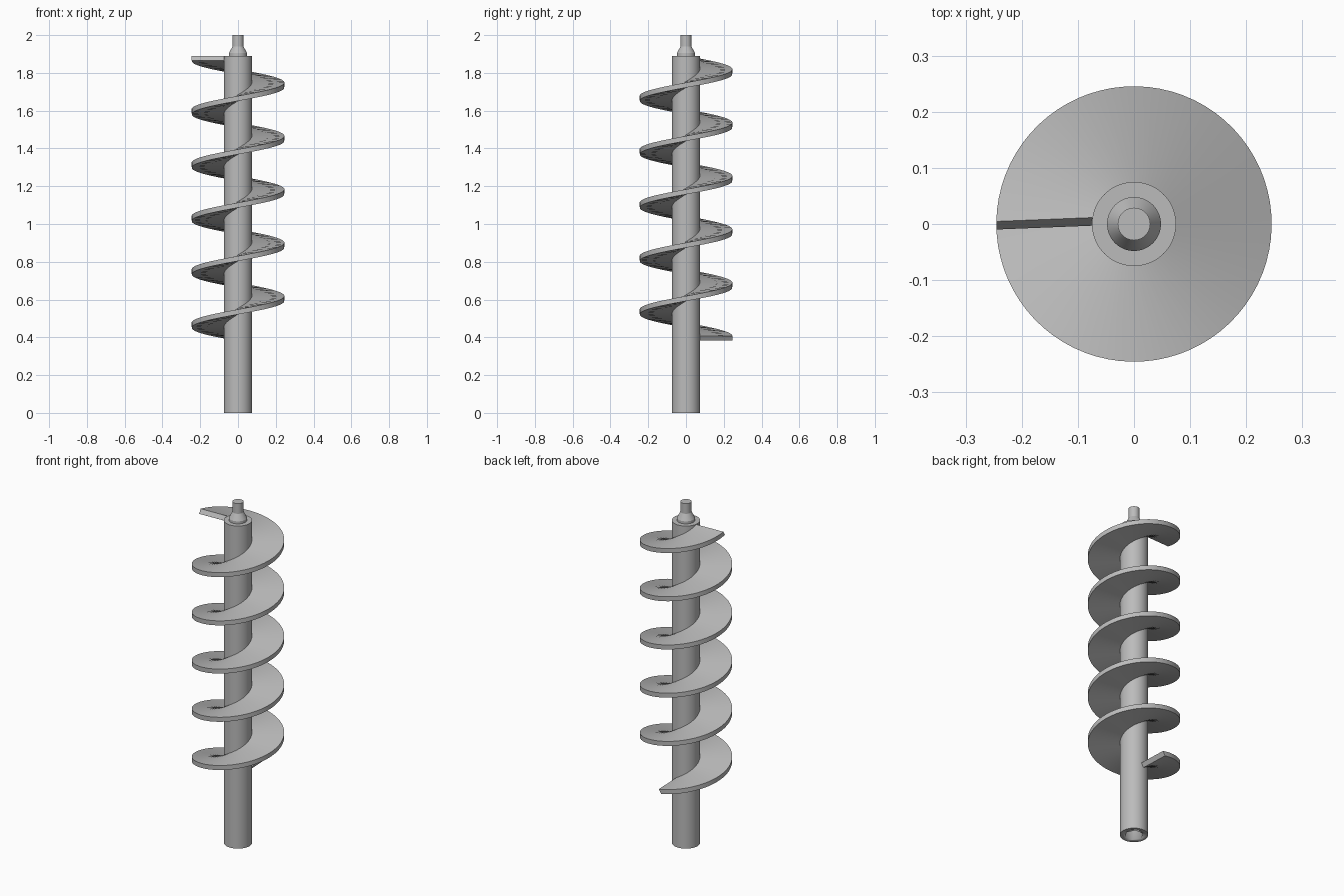
import bpy, bmesh, math
from mathutils import Vector

if "Cube" in bpy.data.objects:
    bpy.data.objects.remove(bpy.data.objects["Cube"], do_unlink=True)

steel = bpy.data.materials.new("grey steel")
steel.use_nodes = True
colour = (0.5, 0.5, 0.5, 1)
steel.diffuse_color = colour
steel.node_tree.nodes["Principled BSDF"].inputs["Base Color"].default_value = colour

SHAFT_R, FLIGHT_R = 0.075, 0.245


def finish(name, bm):
    bmesh.ops.recalc_face_normals(bm, faces=bm.faces)
    mesh = bpy.data.meshes.new(name)
    bm.to_mesh(mesh)
    bm.free()
    obj = bpy.data.objects.new(name, mesh)
    bpy.context.collection.objects.link(obj)
    mesh.materials.append(steel)
    bpy.ops.object.select_all(action="DESELECT")
    obj.select_set(True)
    bpy.context.view_layer.objects.active = obj
    bpy.ops.object.shade_smooth_by_angle(angle=math.radians(25))
    return obj


def ring(bm, radius, z, count):
    return [bm.verts.new((radius * math.cos(math.tau * i / count),
                          radius * math.sin(math.tau * i / count), z))
            for i in range(count)]


def skin(bm, a, b):
    n = len(a)
    for i in range(n):
        j = (i + 1) % n
        bm.faces.new((a[i], a[j], b[j], b[i]))


def turned(name, profile, count=72):
    """Closed solid turned from (radius, height) pairs."""
    bm = bmesh.new()
    rings = [ring(bm, r, z, count) for r, z in profile]
    for a, b in zip(rings, rings[1:]):
        skin(bm, a, b)
    bm.faces.new(rings[0])
    bm.faces.new(rings[-1])
    return finish(name, bm)


# Shaft with a hexagonal drive socket in its foot
shaft = turned("shaft", [(SHAFT_R, 0), (SHAFT_R, 1.89)])
socket = turned("socket_cutter", [(0.05, -0.05), (0.05, 0.2)], 6)
socket.hide_render = True
socket.hide_viewport = True
cut = shaft.modifiers.new("socket", "BOOLEAN")
cut.operation = "DIFFERENCE"
cut.solver = "EXACT"
cut.object = socket

# Stub spindle with a collar and tapered shoulder
turned("spindle", [(0.048, 1.88), (0.048, 1.905), (0.029, 1.94), (0.029, 2.0)])

# Spiral flight: a flat bar kept square to the helix at the shaft surface
TURNS, STEPS = 5.25, 72
Z_START, Z_END, THICK = 0.382, 1.865, 0.028
START = math.radians(90) + 0.04
rise = (Z_END - Z_START) / TURNS
slope = math.atan(rise / (math.tau * SHAFT_R))
bm = bmesh.new()
sections = []
total = int(TURNS * STEPS)
for i in range(total + 1):
    t = i / total
    a = START + t * TURNS * math.tau
    out = Vector((math.cos(a), math.sin(a), 0))
    along = Vector((-math.sin(a), math.cos(a), 0))
    up = Vector((0, 0, math.cos(slope))) - along * math.sin(slope)
    base = Vector((0, 0, Z_START + t * (Z_END - Z_START)))
    inner, outer = base + out * (SHAFT_R - 0.004), base + out * FLIGHT_R
    sections.append([bm.verts.new(p) for p in
                     (inner, outer, outer + up * THICK, inner + up * THICK)])
for a, b in zip(sections, sections[1:]):
    skin(bm, a, b)
bm.faces.new(sections[0])
bm.faces.new(sections[-1])
finish("spiral_flight", bm)
